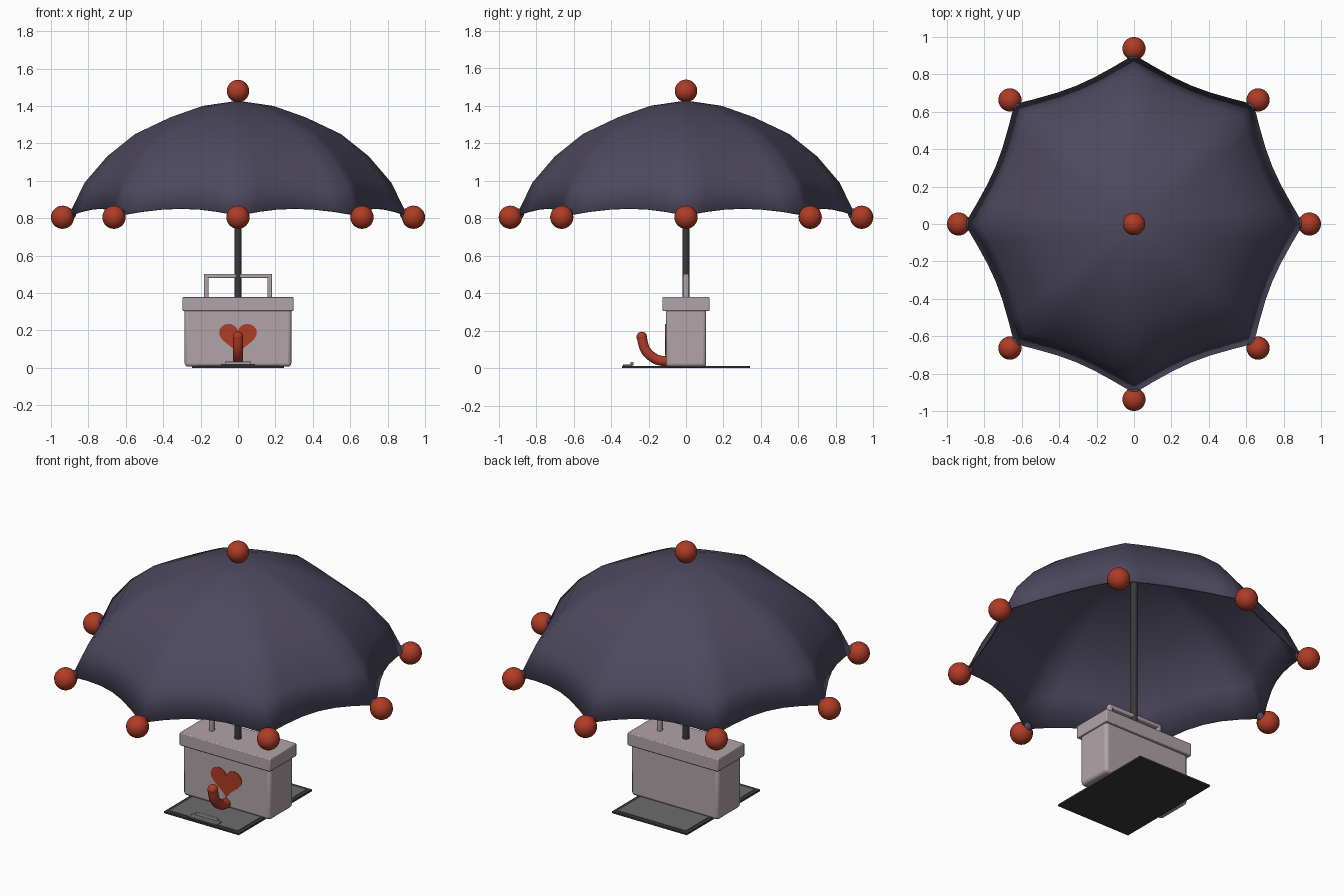
import bpy, bmesh, math
from math import sin, cos, pi

if "Cube" in bpy.data.objects:
    bpy.data.objects.remove(bpy.data.objects["Cube"])


def material(name, rgb):
    m = bpy.data.materials.new(name)
    m.diffuse_color = (*rgb, 1)
    m.use_nodes = True
    m.node_tree.nodes["Principled BSDF"].inputs["Base Color"].default_value = m.diffuse_color
    return m


RED = material("brick red", (0.43, 0.045, 0.019))
PURPLE = material("dusk purple", (0.075, 0.066, 0.113))
MAUVE = material("pale mauve", (0.44, 0.37, 0.395))
DARK = material("charcoal", (0.04, 0.038, 0.042))
GREY = material("mid grey", (0.15, 0.15, 0.15))


def finish(ob, name, mat, smooth=True, angle=35):
    ob.name = name
    ob.data.materials.clear()
    ob.data.materials.append(mat)
    if smooth:
        bpy.ops.object.select_all(action='DESELECT')
        ob.select_set(True)
        bpy.context.view_layer.objects.active = ob
        bpy.ops.object.shade_smooth_by_angle(angle=math.radians(angle))
    return ob


def from_bmesh(bm, name, mat, angle=35):
    bmesh.ops.recalc_face_normals(bm, faces=bm.faces)
    me = bpy.data.meshes.new(name)
    bm.to_mesh(me)
    bm.free()
    ob = bpy.data.objects.new(name, me)
    bpy.context.collection.objects.link(ob)
    return finish(ob, name, mat, True, angle)


def box(name, lo, hi, mat, bevel=0, segments=2):
    mid = [(a + b) / 2 for a, b in zip(lo, hi)]
    bpy.ops.mesh.primitive_cube_add(size=1, location=mid)
    ob = bpy.context.object
    ob.scale = [b - a for a, b in zip(lo, hi)]
    bpy.ops.object.transform_apply(location=False, rotation=False, scale=True)
    if bevel:
        mod = ob.modifiers.new("bevel", 'BEVEL')
        mod.width, mod.segments = bevel, segments
    return finish(ob, name, mat, bool(bevel))


def ball(name, loc, r, mat):
    bpy.ops.mesh.primitive_uv_sphere_add(segments=24, ring_count=14, radius=r, location=loc)
    return finish(bpy.context.object, name, mat)


def tube(name, pts, r, mat, kind='POLY'):
    cu = bpy.data.curves.new(name, 'CURVE')
    cu.dimensions = '3D'
    cu.bevel_depth, cu.bevel_resolution, cu.use_fill_caps = r, 3, True
    sp = cu.splines.new(kind)
    sp.points.add(len(pts) - 1)
    for p, co in zip(sp.points, pts):
        p.co = (*co, 1)
    if kind == 'NURBS':
        sp.use_endpoint_u, sp.order_u, sp.resolution_u = True, 3, 4
    ob = bpy.data.objects.new(name, cu)
    bpy.context.collection.objects.link(ob)
    bpy.ops.object.select_all(action='DESELECT')
    ob.select_set(True)
    bpy.context.view_layer.objects.active = ob
    bpy.ops.object.convert(target='MESH')
    return finish(bpy.context.object, name, mat, True, 50)


# Umbrella canopy: eight ribs with cloth sagging between them
profile = [(0.19, 1.40), (0.36, 1.34), (0.55, 1.25), (0.70, 1.13), (0.82, 0.99), (0.905, 0.815)]
RIBS, SUB = 8, 6
bm = bmesh.new()
apex = bm.verts.new((0, 0, 1.428))
rings = []
for i, (r, z) in enumerate(profile):
    t = (i + 1) / len(profile)
    ring = []
    for k in range(RIBS * SUB):
        sag = 1 - (2 * (k % SUB) / SUB - 1) ** 2
        a = 2 * pi * k / (RIBS * SUB)
        rr = r * (1 - (0.03 + 0.085 * t) * sag)
        ring.append(bm.verts.new((rr * cos(a), rr * sin(a), z + 0.037 * t ** 3 * sag)))
    rings.append(ring)
n = RIBS * SUB
for k in range(n):
    j = (k + 1) % n
    bm.faces.new((apex, rings[0][k], rings[0][j]))
    for lo, hi in zip(rings, rings[1:]):
        bm.faces.new((lo[k], hi[k], hi[j], lo[j]))
canopy = from_bmesh(bm, "canopy", PURPLE, 80)
mod = canopy.modifiers.new("cloth thickness", 'SOLIDIFY')
mod.thickness, mod.offset = 0.006, -1

# Balls on the peak and the rib ends, each with a small sleeve
ball("peak_ball", (0, 0, 1.48), 0.06, RED)
for k in range(RIBS):
    c, s = cos(k * pi / 4), sin(k * pi / 4)
    ball("rim_ball", (0.938 * c, 0.938 * s, 0.805), 0.062, RED)
    ball("rib_sleeve", (0.894 * c, 0.894 * s, 0.822), 0.029, PURPLE)

# Pole
tube("pole", [(0, 0, 0.36), (0, 0, 1.42)], 0.02, DARK)

# Box with lid and carrying handle
box("box_body", (-0.285, -0.108, 0.006), (0.285, 0.108, 0.32), MAUVE, 0.018, 3)
box("box_lid", (-0.296, -0.125, 0.304), (0.296, 0.125, 0.38), MAUVE, 0.005)
for side in (-1, 1):
    xs = sorted((side * 0.157, side * 0.182))
    box("handle_post", (xs[0], -0.015, 0.37), (xs[1], 0.015, 0.503), MAUVE, 0.006)
box("handle_bar", (-0.182, -0.015, 0.479), (0.182, 0.015, 0.503), MAUVE, 0.006)

# Heart plate on the front of the box
bm = bmesh.new()
outline = []
for i in range(40):
    t = 2 * pi * i / 40
    x = 16 * sin(t) ** 3
    z = 13 * cos(t) - 5 * cos(2 * t) - 2 * cos(3 * t) - cos(4 * t)
    outline.append(bm.verts.new((x * 0.0063, -0.112, 0.166 + z * 0.0058)))
face = bm.faces.new(outline)
ext = bmesh.ops.extrude_face_region(bm, geom=[face])
bmesh.ops.translate(bm, vec=(0, 0.006, 0), verts=[v for v in ext["geom"] if isinstance(v, bmesh.types.BMVert)])
from_bmesh(bm, "heart", RED)

# Upturned hook in front of the heart, with a rounded end
tube("hook", [(0, -0.09, 0.036), (0, -0.14, 0.036), (0, -0.185, 0.06),
              (0, -0.228, 0.105), (0, -0.236, 0.168)], 0.028, RED, 'NURBS')
ball("hook_end", (0, -0.236, 0.166), 0.028, RED)

# Board under the box, with an inset panel and a clip at the front
box("board", (-0.245, -0.342, 0), (0.245, 0.342, 0.010), DARK)
box("board_panel", (-0.222, -0.318, 0.008), (0.222, 0.318, 0.012), GREY)
box("clip_plate", (-0.092, -0.336, 0.010), (0.092, -0.285, 0.020), GREY, 0.003)
box("clip_grip", (-0.07, -0.296, 0.016), (0.07, -0.28, 0.033), MAUVE, 0.003)
